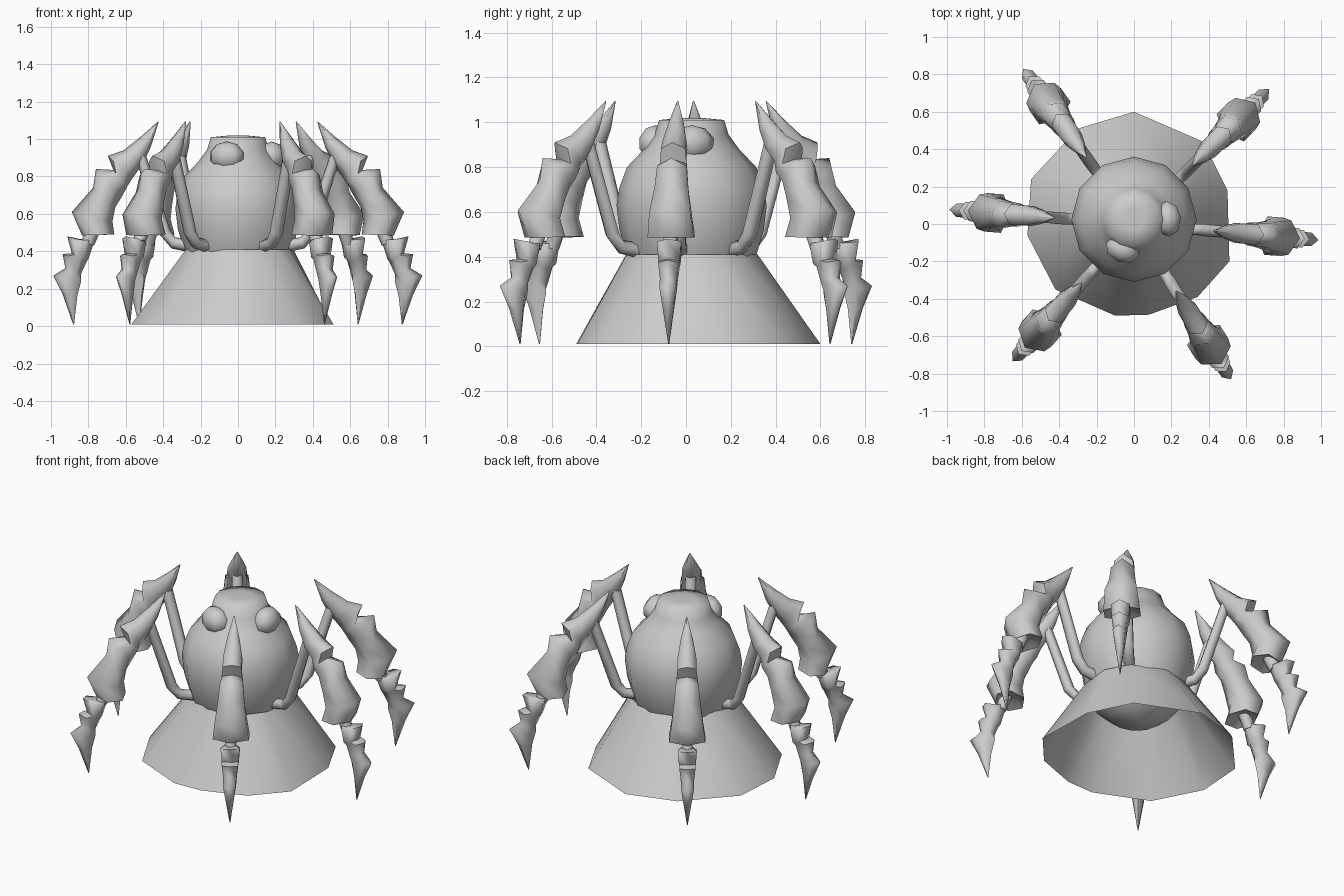
import bpy, bmesh
from math import sin, cos, pi, radians
from mathutils import Vector

if "Cube" in bpy.data.objects:
    bpy.data.objects.remove(bpy.data.objects["Cube"])


def add_mesh(name, bm, angle=40):
    bmesh.ops.recalc_face_normals(bm, faces=bm.faces)
    me = bpy.data.meshes.new(name)
    bm.to_mesh(me)
    bm.free()
    for p in me.polygons:
        p.use_smooth = True
    me.set_sharp_from_angle(angle=radians(angle))
    return me


def place(name, me, loc=(0, 0, 0), turn=0.0, size=1.0):
    ob = bpy.data.objects.new(name, me)
    ob.location = loc
    ob.rotation_euler.z = radians(turn)
    ob.scale = (size, 1, 1)
    bpy.context.collection.objects.link(ob)
    return ob


def skin(bm, rings, caps=True):
    """Join successive rings of points with quads."""
    vs = [[bm.verts.new(p) for p in r] for r in rings]
    n = len(vs[0])
    for a, b in zip(vs, vs[1:]):
        for i in range(n):
            j = (i + 1) % n
            bm.faces.new((a[i], a[j], b[j], b[i]))
    if caps:
        bm.faces.new(vs[0])
        bm.faces.new(vs[-1])


def limb(bm, sections, n=6):
    """Sections: outer (r, z), inner (r, z), half width."""
    rings = []
    for ro, zo, ri, zi, hw in sections:
        c = Vector(((ro + ri) / 2, 0, (zo + zi) / 2))
        a = Vector(((ro - ri) / 2, 0, (zo - zi) / 2))
        side = Vector((0, hw / sin(pi / 3), 0))
        rings.append([c + a * cos(2 * pi * k / n) + side * sin(2 * pi * k / n)
                      for k in range(n)])
    skin(bm, rings)


# Body: faceted egg with a short flat-topped neck
profile = [(0.02, 0.2), (0.15, 0.235), (0.24, 0.31), (0.29, 0.41), (0.322, 0.52),
           (0.335, 0.63), (0.322, 0.71), (0.288, 0.80), (0.212, 0.88),
           (0.165, 0.945), (0.145, 1.01), (0.06, 1.018)]
N = 12
bm = bmesh.new()
skin(bm, [[(r * cos(2 * pi * k / N), r * sin(2 * pi * k / N), z) for k in range(N)]
          for r, z in profile])
place("body", add_mesh("body", bm, 85), (0, 0.025, 0))

# Skirt: open, slightly irregular cone
hem = [(0, 0.6), (0.37, 0.44), (0.5, 0.18), (0.51, -0.2), (0.34, -0.39), (0.08, -0.485),
       (-0.1, -0.49), (-0.42, -0.35), (-0.57, -0.06), (-0.55, 0.24), (-0.3, 0.51)]
centre = Vector((-0.03, 0.05, 0))
top = []
for x, y in hem:
    d = (Vector((x, y, 0)) - centre).normalized() * 0.295
    top.append((d.x + 0.01, d.y + 0.025, 0.41))
bm = bmesh.new()
skin(bm, [[(x, y, 0.01) for x, y in hem], top], caps=False)
place("skirt", add_mesh("skirt", bm))

# Eyes: flattened low-poly blobs
for name, x, y, turn in (("left_eye", -0.06, -0.135, -112), ("right_eye", 0.18, 0.027, 5)):
    bm = bmesh.new()
    bmesh.ops.create_uvsphere(bm, u_segments=8, v_segments=5, radius=1)
    bmesh.ops.scale(bm, vec=(0.075, 0.1, 0.08), verts=bm.verts)
    place(name, add_mesh(name, bm, 80), (x, y, 0.907), turn)

# Leg: thin strut, barbed thigh, joint, and barbed claw
strut = [(0.24, 0.46, 0.24, 0.39, 0.03), (0.34, 0.475, 0.36, 0.415, 0.03),
         (0.365, 0.51, 0.425, 0.49, 0.032), (0.50, 0.92, 0.555, 0.90, 0.03)]
thigh = [(0.432, 1.095, 0.43, 1.09, 0.003), (0.53, 1.01, 0.475, 0.95, 0.035),
         (0.62, 0.94, 0.52, 0.86, 0.053), (0.705, 0.91, 0.565, 0.80, 0.054),
         (0.675, 0.835, 0.595, 0.755, 0.06), (0.77, 0.84, 0.625, 0.70, 0.066),
         (0.785, 0.74, 0.665, 0.635, 0.075), (0.9, 0.61, 0.68, 0.56, 0.092),
         (0.845, 0.485, 0.67, 0.49, 0.103), (0.80, 0.515, 0.72, 0.515, 0.04)]
joint = [(0.815, 0.54, 0.74, 0.52, 0.032), (0.85, 0.45, 0.78, 0.43, 0.03)]
claw = [(0.845, 0.46, 0.79, 0.46, 0.03), (0.925, 0.48, 0.785, 0.435, 0.054),
        (0.90, 0.39, 0.81, 0.36, 0.048), (0.95, 0.385, 0.82, 0.345, 0.046),
        (0.935, 0.31, 0.85, 0.28, 0.038), (1.0, 0.27, 0.85, 0.24, 0.036),
        (0.95, 0.17, 0.87, 0.165, 0.024), (0.893, 0.01, 0.888, 0.01, 0.002)]
bm = bmesh.new()
for part in (strut, thigh, joint, claw):
    limb(bm, part)
leg = add_mesh("leg", bm, 75)

# Six legs, mirrored in three pairs about an axis turned slightly off front
for i, (a, size) in enumerate(((-53, 0.98), (0, 0.99), (50, 1.02))):
    for side, turn in (("right", a - 5), ("left", 175.5 - a)):
        place(f"{side}_leg_{i + 1}", leg, (0, 0, 0), turn, size)
